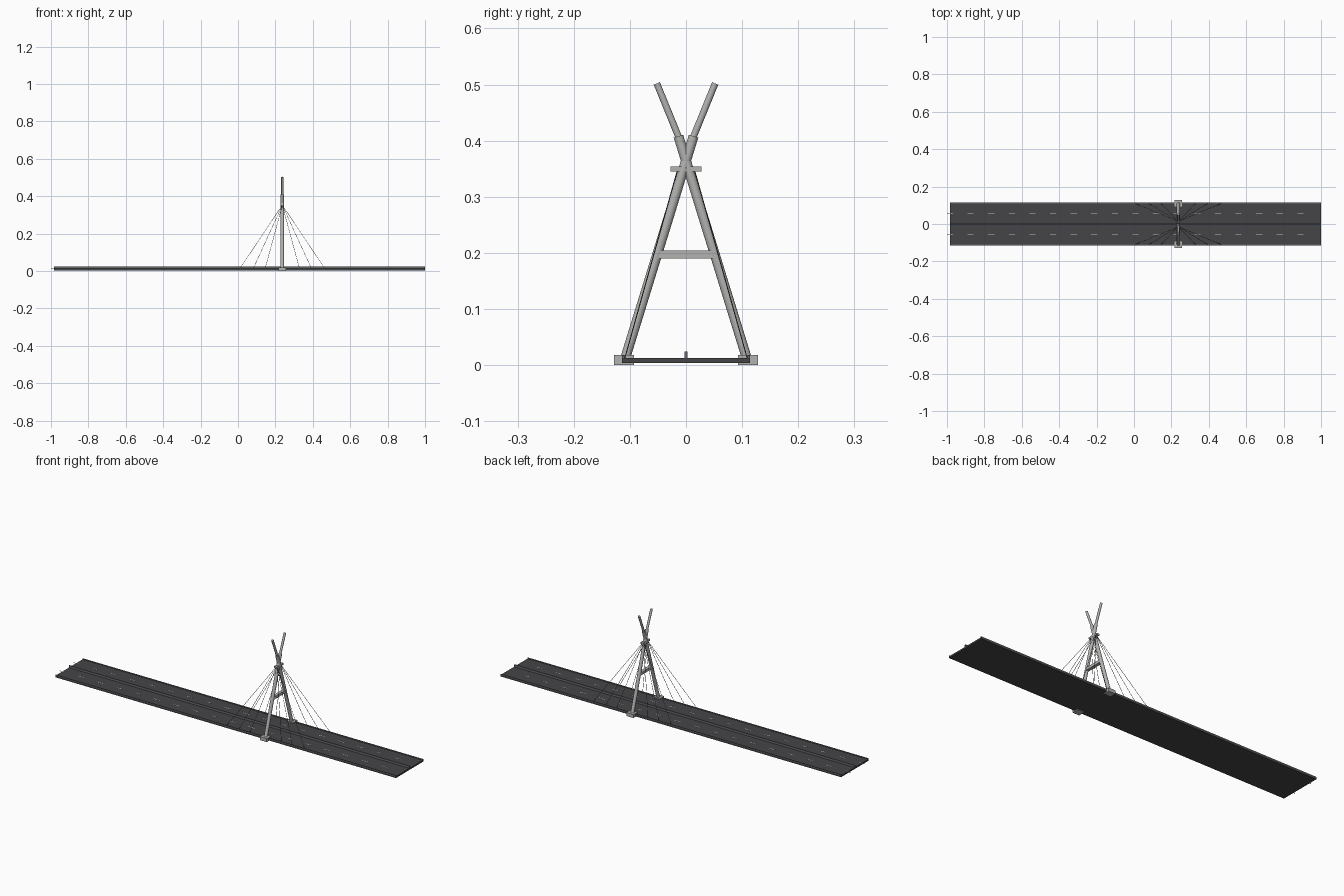
import bpy
from mathutils import Vector

if "Cube" in bpy.data.objects:
    bpy.data.objects.remove(bpy.data.objects["Cube"])

TX = 0.237            # tower position along the deck
X0, X1 = -0.9835, 1.0  # deck ends


def material(name, c):
    m = bpy.data.materials.new(name)
    m.diffuse_color = (*c, 1)
    m.use_nodes = True
    m.node_tree.nodes["Principled BSDF"].inputs["Base Color"].default_value = m.diffuse_color
    return m


asphalt = material("asphalt", (0.06, 0.06, 0.065))
barrier = material("barrier_grey", (0.13, 0.14, 0.15))
paint = material("lane_paint", (0.8, 0.8, 0.8))
concrete = material("concrete", (0.45, 0.45, 0.44))
steel = material("cable_steel", (0.08, 0.08, 0.08))


def box(name, lo, hi, mat):
    lo, hi = Vector(lo), Vector(hi)
    bpy.ops.mesh.primitive_cube_add(size=1, location=(lo + hi) / 2)
    o = bpy.context.object
    o.name = name
    o.scale = hi - lo
    o.data.materials.append(mat)
    return o


def rod(name, a, b, r, mat, sides=24):
    a, b = Vector(a), Vector(b)
    d = b - a
    bpy.ops.mesh.primitive_cylinder_add(vertices=sides, radius=r, depth=d.length,
                                        location=(a + b) / 2)
    o = bpy.context.object
    o.name = name
    o.rotation_euler = d.to_track_quat('Z', 'Y').to_euler()
    bpy.ops.object.shade_smooth_by_angle()
    o.data.materials.append(mat)
    return o


# Road deck and centre barrier
box("road_deck", (X0, -0.114, 0.004), (X1, 0.114, 0.0125), asphalt)
box("median_barrier", (X0, -0.0025, 0.0125), (X1, 0.0025, 0.024), barrier)

# Tower cross members
box("cross_beam", (TX - 0.008, -0.052, 0.190), (TX + 0.008, 0.052, 0.204), concrete)
box("cable_anchor", (TX - 0.008, -0.028, 0.345), (TX + 0.008, 0.028, 0.354), concrete)

for s, side in ((-1, "front"), (1, "back")):
    # Edge curb
    y0, y1 = sorted((s * 0.110, s * 0.114))
    box(side + "_curb", (X0, y0, 0.0125), (X1, y1, 0.017), barrier)

    # Dashed lane line
    for i in range(18):
        x = X0 + i * 0.1102
        box(side + "_lane_dash", (x - 0.0165, s * 0.057 - 0.0016, 0.012),
            (x + 0.0165, s * 0.057 + 0.0016, 0.0131), paint)

    # Footing, crossing leg and splayed upper arm
    y0, y1 = sorted((s * 0.093, s * 0.128))
    box(side + "_footing", (TX - 0.020, y0, 0), (TX + 0.020, y1, 0.018), concrete)
    rod(side + "_leg", (TX, s * 0.109, 0.010), (TX, -s * 0.0135, 0.408), 0.0088, concrete)
    rod(side + "_upper_arm", (TX, -s * 0.0125, 0.405), (TX, -s * 0.052, 0.502), 0.006, concrete)

    # Stay cables fanning to the deck edge
    for dx in (-0.228, -0.156, -0.092, 0.092, 0.156, 0.228):
        rod(side + "_stay_cable", (TX, s * 0.014, 0.352), (TX + dx, s * 0.109, 0.0125),
            0.0009, steel, 8)
